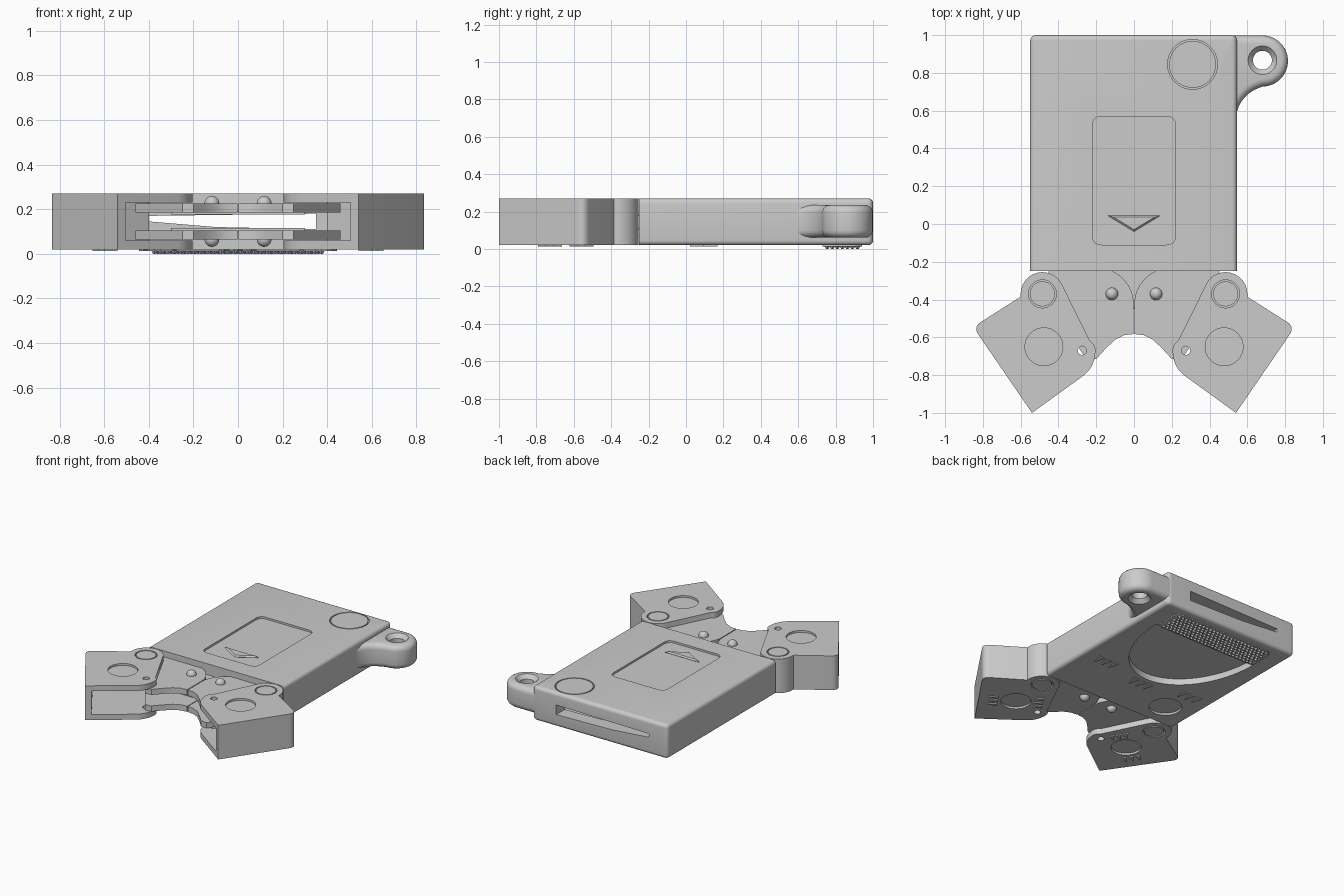
import bpy, bmesh, math
from mathutils import Matrix, Vector

if "Cube" in bpy.data.objects:
    bpy.data.objects.remove(bpy.data.objects["Cube"])


def arc(cx, cy, r, a0, a1, n=16):
    return [(cx + r * math.cos(math.radians(a0 + (a1 - a0) * i / n)),
             cy + r * math.sin(math.radians(a0 + (a1 - a0) * i / n))) for i in range(n + 1)]


def circle(cx, cy, r, n=40):
    return arc(cx, cy, r, 0, 360, n)[:-1]


def rounded(pts, n=8):
    """Outline with corners (x, y, d) softened over distance d."""
    out = []
    for i, (x, y, d) in enumerate(pts):
        p = Vector((x, y))
        if not d:
            out.append((x, y))
            continue
        a = p + (Vector(pts[i - 1][:2]) - p).normalized() * d
        b = p + (Vector(pts[(i + 1) % len(pts)][:2]) - p).normalized() * d
        for k in range(n + 1):
            t = k / n
            out.append(tuple(a * (1 - t) ** 2 + p * 2 * t * (1 - t) + b * t * t))
    return out


def new_object(name, bm):
    bmesh.ops.recalc_face_normals(bm, faces=bm.faces)
    me = bpy.data.meshes.new(name)
    bm.to_mesh(me)
    bm.free()
    ob = bpy.data.objects.new(name, me)
    bpy.context.collection.objects.link(ob)
    return ob


def plate(name, outline, z0, z1, bevel=0, keep=lambda p: True, segs=5):
    """Extruded outline; rim edges accepted by keep() are rounded."""
    bm = bmesh.new()
    f = bm.faces.new([bm.verts.new((x, y, z0)) for x, y in outline])
    ext = bmesh.ops.extrude_face_region(bm, geom=[f])
    bmesh.ops.translate(bm, vec=(0, 0, z1 - z0),
                        verts=[g for g in ext['geom'] if isinstance(g, bmesh.types.BMVert)])
    bmesh.ops.recalc_face_normals(bm, faces=bm.faces)
    if bevel:
        rim = [e for e in bm.edges if abs(e.verts[0].co.z - e.verts[1].co.z) < 1e-5
               and keep((e.verts[0].co + e.verts[1].co) / 2)]
        bmesh.ops.bevel(bm, geom=rim, offset=bevel, segments=segs, profile=0.5,
                        affect='EDGES', clamp_overlap=True)
    return new_object(name, bm)


def cone(name, x, y, z, r1, r2, depth):
    bm = bmesh.new()
    bmesh.ops.create_cone(bm, cap_ends=True, segments=40, radius1=r1, radius2=r2, depth=depth,
                          matrix=Matrix.Translation((x, y, z)))
    return new_object(name, bm)


def cut(ob, cutters):
    bpy.context.view_layer.objects.active = ob
    for c in cutters:
        m = ob.modifiers.new('cut', 'BOOLEAN')
        m.object, m.operation, m.solver = c, 'DIFFERENCE', 'EXACT'
        bpy.ops.object.modifier_apply(modifier=m.name)
        bpy.data.objects.remove(c)


def mirror(ob):
    ob.modifiers.new('mirror', 'MIRROR').use_mirror_merge = False


def arrow_marks(name, cx, cy, ang, s=0.035):
    """Three small raised triangles in a row on the underside."""
    obs = []
    rot = Matrix.Rotation(math.radians(ang), 2)
    for k in (-1, 0, 1):
        tri = [rot @ Vector((k * s * 1.6 + x * s, y * s)) for x, y in ((-.6, 1), (.6, 1), (0, -1))]
        obs.append(plate(name, [(cx + p.x, cy + p.y) for p in tri], 0.012, 0.025))
    return obs


# main case with rounded long edges and back
body = plate('case_body', rounded([(-.55, -.25, 0), (.545, -.25, 0), (.545, 1, .035), (-.55, 1, .035)]),
             .02, .27, .032, lambda p: p.y > -.24)
box = lambda x0, y0, x1, y1: [(x0, y0), (x1, y0), (x1, y1), (x0, y1)]
slot = plate('slot_cutter', [(.35, .11), (.35, .18), (-.4, .17), (-.4, .145), (-.1, .12)], -1.1, -.85)
slot.data.transform(Matrix.Rotation(math.pi / 2, 4, 'X'))
scoop = arc(0, .73, 1, 180, 360, 40)
scoop = [(x * .42, .73 + (y - .73) * .6) for x, y in scoop]
window = rounded([(-.22, -.11, .05), (.22, -.11, .05), (.22, .57, .05), (-.22, .57, .05)])
cut(body, [plate('cavity', box(-.46, -.4, .46, .9), .10, .19), slot,
           plate('scoop', scoop, 0, .065),
           plate('window', window, .256, .3),
           plate('button_hole', circle(.31, .845, .132), .24, .3),
           plate('under_recess', circle(-.33, -.07, .11), 0, .035)])
plate('round_button', circle(.31, .845, .124), .235, .27)
plate('arrow_mark', [(-.14, .045), (0, -.04), (.14, .045)], .25, .268, .012, segs=1)

# key ring lug
lug = plate('key_lug', [(.44, .998), (.44, .5), (.535, .5)] + arc(.72, .55, .18, 180, 108)
            + arc(.68, .863, .135, -90, 90, 28), .06, .235, .04, lambda p: p.x > .45)
cut(lug, [plate('hole', circle(.68, .867, .05), 0, .3),
          cone('flare_top', .68, .867, .225, .048, .085, .04),
          cone('flare_low', .68, .867, .07, .085, .048, .04)])

# knurled thumb grip under the back
plate('grip_base', rounded([(-.41, .73, .03), (.41, .73, .03), (.41, .94, .06), (-.41, .94, .06)]), .012, .03)
bm = bmesh.new()
for j in range(7):
    for i in range(26 - j % 2):
        bmesh.ops.create_cone(bm, cap_ends=True, segments=4, radius1=.006, radius2=.015, depth=.014,
                              matrix=Matrix.Translation((-.375 + .03 * i + .015 * (j % 2),
                                                         .755 + .027 * j, .007)))
new_object('grip_studs', bm)
for x, y in ((-.36, .13), (0, .06), (.36, .13)):
    arrow_marks('case_arrow', x, y, 0, .038)

# hinged doors: right one is built, then mirrored
u = Vector((.829, -.559))
v = Vector((-.559, -.829))
outline = arc(.485, -.37, .115, 0, 150, 20) + rounded(
    [(.2, -.64, .04), (.215, -.765, .07), (.54, -1, 0), (.852, -.545, .05), (.6, -.385, 0)])
door = plate('hinged_doors', outline, .02, .27, .042,
             lambda p: (p.xy - Vector((.54, -1))).dot(u) > .005 and
             (p.xy - Vector((.6, -.385))).dot(u) > .005)
a = Vector((.845, -.548)) - u * .045 + v * .04
cut(door, [plate('door_cavity', [tuple(p) for p in (a, a + v, a + v - u * 1.5, a - u * 1.5)], .06, .23)])
for z0, z1, p0, p1 in ((.25, .3, .245, .27), (0, .04, .02, .045)):
    cut(door, [plate('pin_hole', circle(.485, -.37, .074), z0, z1),
               plate('dimple', circle(.477, -.65, .1), z0 + .006 * (z0 > 0), z1 - .006 * (z0 == 0))])
    pin = plate('hinge_pins', circle(.485, -.37, .066), p0, p1)
    mirror(pin)
cut(door, [plate('small_hole', circle(.275, -.67, .023), 0, .3)])
mirror(door)
for s in (-1, 1):
    for m in arrow_marks('door_arrow', .477 + s * .15 * u.x, -.65 + s * .15 * u.y, 56, .03):
        mirror(m)

# inner jaw plates with quarter-round shoulders and detent bumps
jaw = arc(.2, -.43, .2, 90, 180, 14)[::-1]
jaw = [(.003, -.583)] + [(max(x, .003), y + .0) for x, y in jaw] + [(.45, -.23), (.46, -.4), (.25, -.72), (.2, -.715)]
jaw += [(.15, -.66), (.1, -.612), (.05, -.588)]
for z0, z1 in ((.185, .226), (.064, .105)):
    mirror(plate('jaw_plates', jaw, z0, z1))
for z in (.226, .064):
    bm = bmesh.new()
    bmesh.ops.create_uvsphere(bm, u_segments=24, v_segments=14, radius=.033,
                              matrix=Matrix.Translation((.117, -.37, z)))
    mirror(new_object('detent_bumps', bm))
# thin guide tongues behind the notch
for z0, z1 in ((.175, .19), (.1, .115)):
    plate('guide_tongue', box(-.3, -.45, .3, -.2), z0, z1)

# smooth shading with crisp edges
bpy.ops.object.select_all(action='DESELECT')
for ob in bpy.context.scene.objects:
    ob.select_set(True)
    bpy.context.view_layer.objects.active = ob
bpy.ops.object.shade_smooth_by_angle(angle=math.radians(35))
